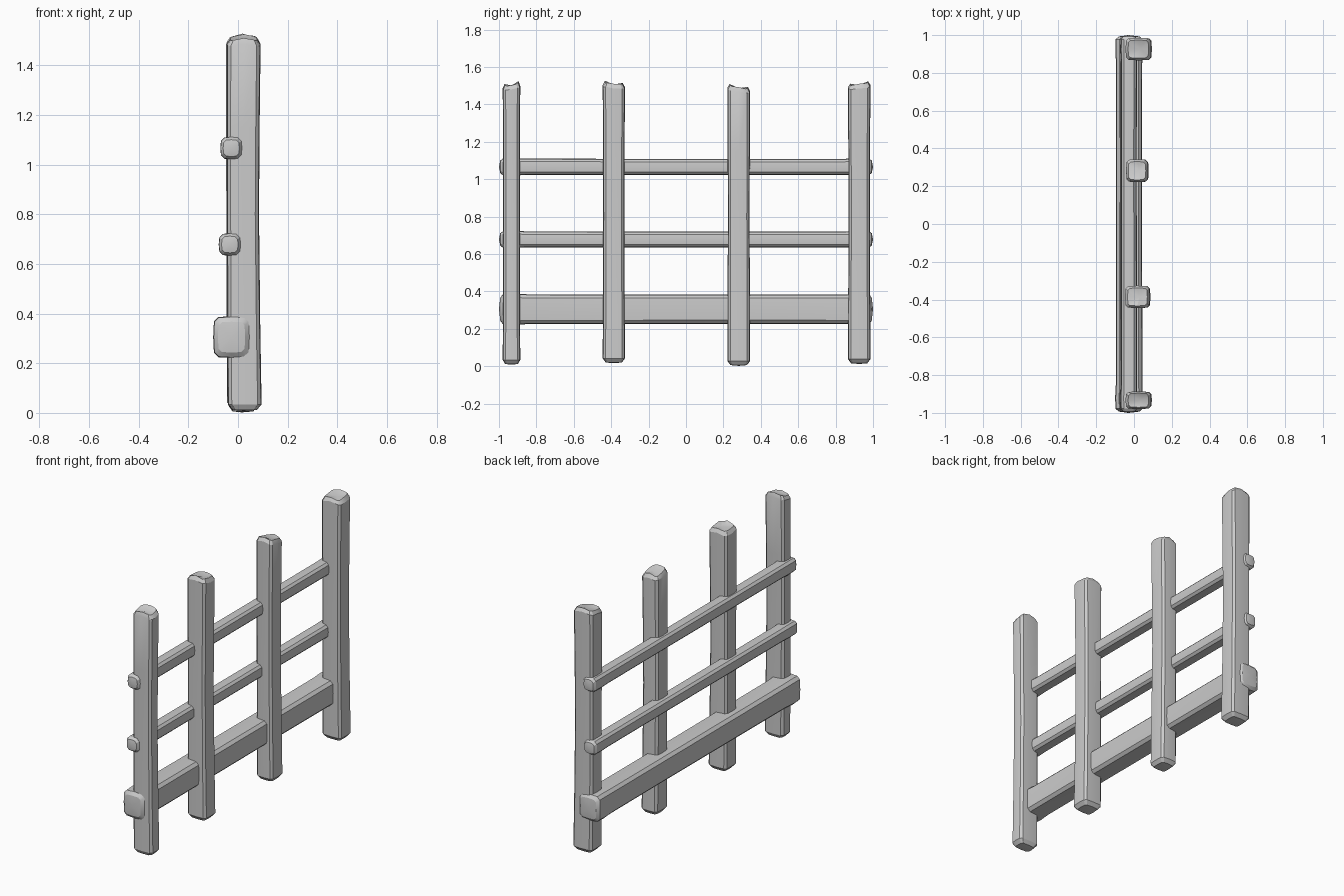
import bpy
import math
import random

if "Cube" in bpy.data.objects:
    bpy.data.objects.remove(bpy.data.objects["Cube"])

random.seed(4)


def section(w, h, c, bulge=0.0):
    """Rectangle with chamfered corners, sides slightly swollen (12 points)."""
    a, b = w / 2, h / 2
    return [(a, -b + c), (a + bulge, 0), (a, b - c), (a - c, b), (0, b + bulge), (-a + c, b),
            (-a, b - c), (-a - bulge, 0), (-a, -b + c), (-a + c, -b), (0, -b - bulge), (a - c, -b)]


def loft(name, rings, start, end):
    """Skin equal rings of points and close both ends to a centre point."""
    n = len(rings[0])
    verts = [p for r in rings for p in r] + [start, end]
    faces = []
    for k in range(len(rings) - 1):
        for i in range(n):
            j = (i + 1) % n
            faces.append((k * n + i, k * n + j, (k + 1) * n + j, (k + 1) * n + i))
    s, e, last = len(verts) - 2, len(verts) - 1, (len(rings) - 1) * n
    for i in range(n):
        j = (i + 1) % n
        faces.append((s, j, i))
        faces.append((e, last + i, last + j))
    mesh = bpy.data.meshes.new(name)
    mesh.from_pydata(verts, [], faces)
    mesh.update()
    ob = bpy.data.objects.new(name, mesh)
    bpy.context.collection.objects.link(ob)
    bpy.ops.object.select_all(action='DESELECT')
    ob.select_set(True)
    bpy.context.view_layer.objects.active = ob
    bpy.ops.object.shade_smooth_by_angle(angle=math.radians(28))
    return ob


def post(name, x, y, wx, wy, z0, top_left, top_right):
    """Hewn upright: gentle sway, softened foot and an uneven, notched top."""
    rings = []
    # height, scale, sway along x
    levels = [(z0, 0.72, 0.004), (z0 + 0.022, 1.0, 0.004), (0.35, 0.98, 0.0),
              (0.8, 0.95, -0.003), (1.15, 0.97, -0.002)]
    for z, s, dx in levels:
        rings.append([(x + dx + px * s, y + py * s, z)
                      for px, py in section(wx, wy, 0.013, 0.003)])
    for drop, s in ((0.022, 1.0), (0.0, 0.8)):
        ring = []
        for px, py in section(wx, wy, 0.013, 0.003):
            t = py / wy + 0.5
            z = top_left * (1 - t) + top_right * t - drop - 0.010 * abs(px) / (wx / 2)
            ring.append((x + px * s, y + py * s, z + random.uniform(-0.003, 0.003)))
        rings.append(ring)
    return loft(name, rings, (x, y, z0 - 0.004),
                (x + 0.01, y, (top_left + top_right) / 2 - 0.014))


def rail(name, x, z, wx, wz, c):
    """Horizontal bar running along y with domed, slightly swollen ends."""
    rings = []
    levels = [(-0.993, 0.74), (-0.978, 0.97), (-0.92, 1.0), (-0.85, 0.95), (-0.35, 0.94),
              (0.3, 0.93), (0.85, 0.94), (0.92, 0.98), (0.978, 0.96), (0.993, 0.74)]
    for y, s in levels:
        rings.append([(x + px * s, y, z + pz * s)
                      for px, pz in reversed(section(wx, wz, c, 0.003))])
    return loft(name, rings, (x, -1.0, z), (x, 1.0, z))


# Four uprights
post("post_front", 0.023, -0.933, 0.130, 0.088, 0.012, 1.508, 1.522)
post("post_mid_front", 0.018, -0.386, 0.125, 0.113, 0.020, 1.525, 1.515)
post("post_mid_back", 0.016, 0.282, 0.110, 0.116, 0.006, 1.510, 1.492)
post("post_back", 0.023, 0.926, 0.130, 0.114, 0.016, 1.512, 1.524)

# Three rails on the -x side of the uprights
rail("rail_bottom", -0.026, 0.305, 0.142, 0.162, 0.018)
rail("rail_middle", -0.033, 0.678, 0.084, 0.085, 0.014)
rail("rail_top", -0.027, 1.066, 0.083, 0.086, 0.014)
